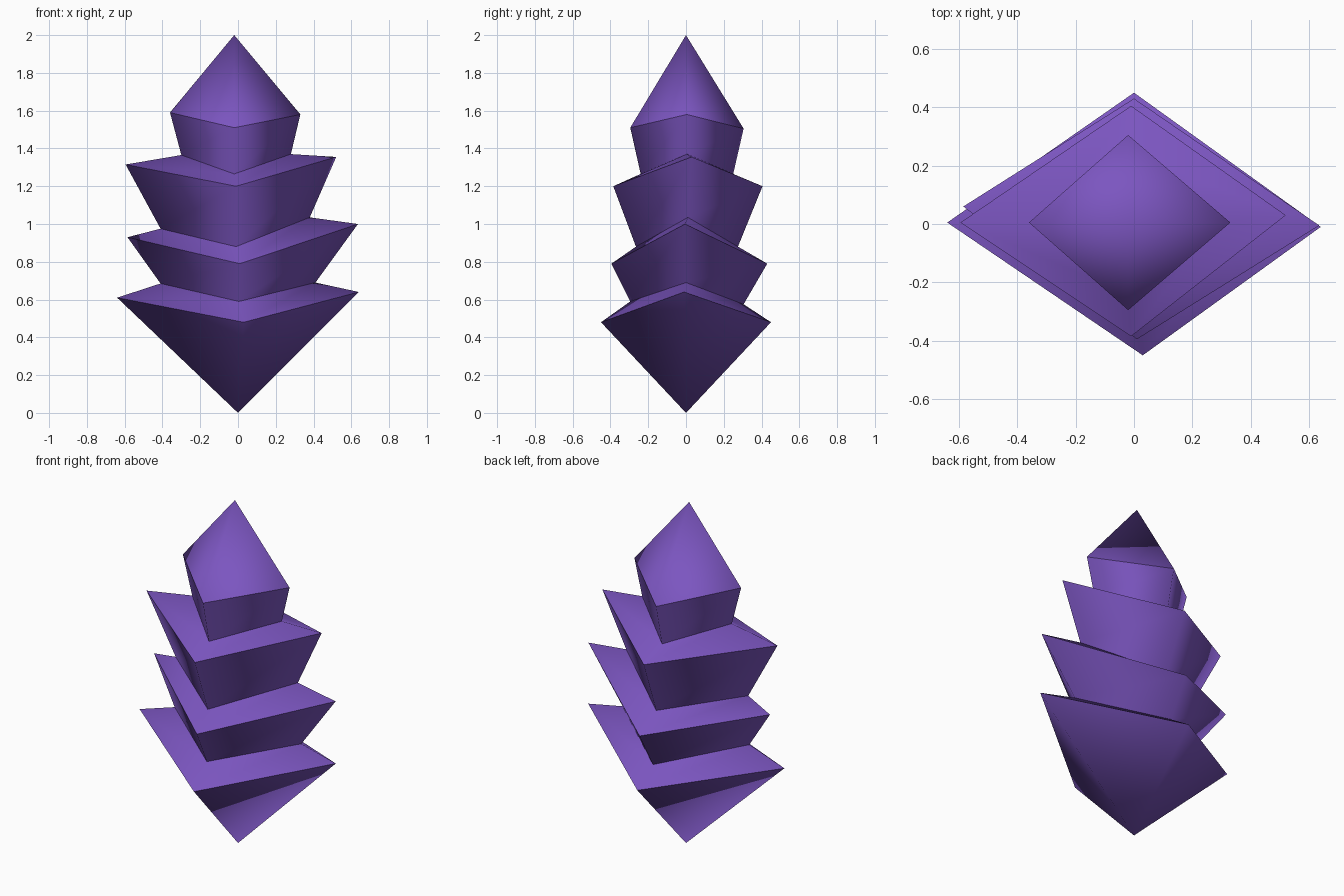
import bpy, bmesh

if "Cube" in bpy.data.objects:
    bpy.data.objects.remove(bpy.data.objects["Cube"])

purple = bpy.data.materials.new("crystal purple")
purple.diffuse_color = (0.2, 0.092, 0.53, 1)
purple.use_nodes = True
purple.node_tree.nodes["Principled BSDF"].inputs["Base Color"].default_value = purple.diffuse_color

# Diamond rings from bottom to top: left, front, right, back corners
rings = [
    [(-.64, .005, .61), (.03, -.45, .48), (.64, -.01, .64), (0, .45, .48)],       # rim 1
    [(-.41, 0, .685), (.005, -.295, .59), (.41, 0, .69), (0, .305, .575)],        # waist 1
    [(-.585, .06, .93), (.01, -.395, .79), (.635, -.005, 1.0), (0, .43, .79)],    # rim 2
    [(-.41, .01, .975), (-.01, -.265, .88), (.38, .01, 1.035), (0, .275, .88)],   # waist 2
    [(-.595, .005, 1.315), (-.01, -.385, 1.2), (.52, .03, 1.355), (-.01, .405, 1.2)],  # rim 3
    [(-.3, .005, 1.365), (-.02, -.24, 1.265), (.28, .005, 1.37), (-.02, .25, 1.265)],  # waist 3
    [(-.36, .005, 1.59), (-.02, -.295, 1.51), (.33, .005, 1.58), (-.02, .305, 1.505)], # crown rim
]

bm = bmesh.new()
loops = [[bm.verts.new(p) for p in ring] for ring in rings]
base = bm.verts.new((0, 0, 0))
tip = bm.verts.new((-.02, 0, 2))

# Stacked tiers, closed by a point at each end
for i in range(4):
    j = (i + 1) % 4
    bm.faces.new((base, loops[0][j], loops[0][i]))
    bm.faces.new((loops[-1][i], loops[-1][j], tip))
    for low, high in zip(loops, loops[1:]):
        bm.faces.new((low[i], low[j], high[j], high[i]))
bmesh.ops.recalc_face_normals(bm, faces=bm.faces)

# Smooth around each tier, sharp along every rim and waist
for f in bm.faces:
    f.smooth = True
for loop in loops:
    for i in range(4):
        bm.edges.get((loop[i], loop[(i + 1) % 4])).smooth = False

mesh = bpy.data.meshes.new("crystal_spire")
bm.to_mesh(mesh)
bm.free()
mesh.materials.append(purple)
bpy.context.collection.objects.link(bpy.data.objects.new("crystal_spire", mesh))
